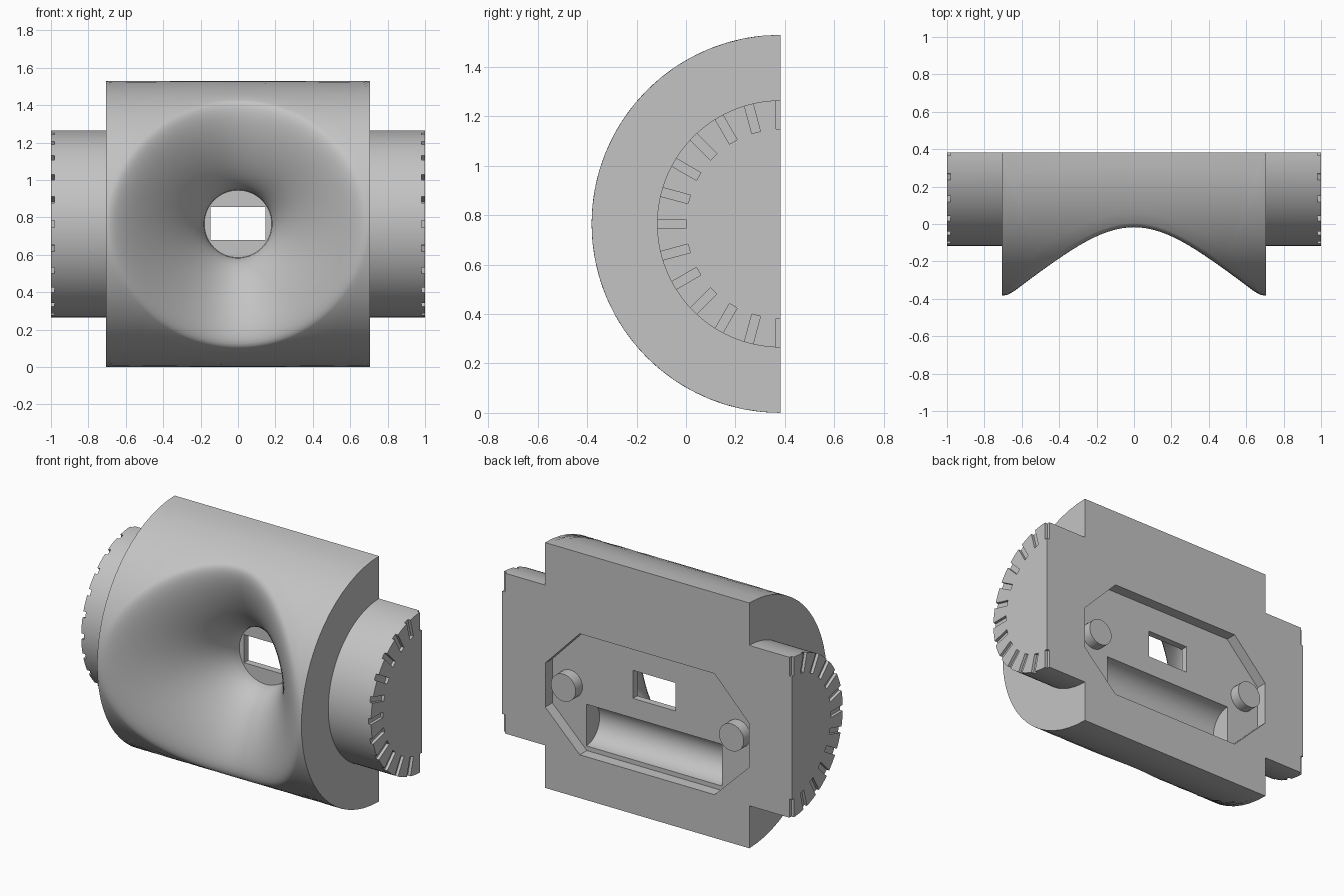
import bpy, bmesh, math
from mathutils import Vector

if "Cube" in bpy.data.objects:
    bpy.data.objects.remove(bpy.data.objects["Cube"])

R, CZ, BACK, HALF = 0.765, 0.765, 0.383, 0.705   # main half-cylinder
HOLE, FLOOR = 0.18, 0.27                        # hole radius, depth of its floor
SHAFT = 0.5

grey = bpy.data.materials.new("grey")
grey.diffuse_color = (0.55, 0.55, 0.55, 1)
grey.use_nodes = True
grey.node_tree.nodes["Principled BSDF"].inputs["Base Color"].default_value = grey.diffuse_color


def make(name, bm, mat=True):
    bmesh.ops.recalc_face_normals(bm, faces=bm.faces)
    me = bpy.data.meshes.new(name)
    bm.to_mesh(me)
    bm.free()
    ob = bpy.data.objects.new(name, me)
    bpy.context.collection.objects.link(ob)
    me.materials.append(grey)
    return ob


def prism(name, pts, axis, lo, hi):
    """Extrude a 2D outline: axis 'y' takes (x, z) points, axis 'x' takes (y, z)."""
    bm = bmesh.new()
    put = (lambda p, d: (p[0], d, p[1])) if axis == 'y' else (lambda p, d: (d, p[0], p[1]))
    a = [bm.verts.new(put(p, lo)) for p in pts]
    b = [bm.verts.new(put(p, hi)) for p in pts]
    bm.faces.new(a)
    bm.faces.new(b[::-1])
    for i in range(len(pts)):
        j = (i + 1) % len(pts)
        bm.faces.new((a[i], a[j], b[j], b[i]))
    return make(name, bm)


def circle(cx, cy, r, n):
    return [(cx + r * math.cos(2 * math.pi * i / n), cy + r * math.sin(2 * math.pi * i / n)) for i in range(n)]


def cut(ob, cutters):
    for c in cutters:
        m = ob.modifiers.new(c.name, 'BOOLEAN')
        m.operation, m.solver, m.object = 'DIFFERENCE', 'EXACT', c
    bpy.context.view_layer.update()
    me = bpy.data.meshes.new_from_object(ob.evaluated_get(bpy.context.evaluated_depsgraph_get()))
    ob.modifiers.clear()
    ob.data = me
    for c in cutters:
        bpy.data.objects.remove(c)


def smooth(ob, angle=30):
    bpy.ops.object.select_all(action='DESELECT')
    ob.select_set(True)
    bpy.context.view_layer.objects.active = ob
    bpy.ops.object.shade_smooth_by_angle(angle=math.radians(angle))


def skin(z):
    return BACK - math.sqrt(max(0, R * R - z * z))


# Body: flared hole blending into the half-cylinder, built as rings of points
SIDE, DISH, OUT = 32, 20, 6
border = []
for i in range(SIDE):
    t = -1 + 2 * i / SIDE
    border.append((1, t))
border += [(-t, 1) for t in [-1 + 2 * i / SIDE for i in range(SIDE)]]
border += [(-x, -y) for x, y in border]

bm = bmesh.new()
rays = []
for u, v in border:
    phi = math.atan2(v, u)
    c, s = math.cos(phi), math.sin(phi)
    rho = 1 / math.hypot(c / 0.695, s / 0.665)
    z = rho * s
    tan = Vector((1, z * s / math.sqrt(R * R - z * z))).normalized()
    p3 = Vector((rho, skin(z)))
    p = [Vector((HOLE, FLOOR)), Vector((HOLE, 0.1)), p3 - 0.1 * tan, p3]
    ray = []
    for k in range(DISH + 1):
        t = k / DISH
        q = (1-t)**3 * p[0] + 3*t*(1-t)**2 * p[1] + 3*t*t*(1-t) * p[2] + t**3 * p[3]
        ray.append(bm.verts.new((q.x * c, q.y, CZ + q.x * s)))
    th0, th1, x0 = math.asin(z / R), v * math.pi / 2, rho * c
    for k in range(1, OUT + 1):
        t = k / OUT
        th = th0 + (th1 - th0) * t
        ray.append(bm.verts.new((x0 + (u * HALF - x0) * t, BACK - R * math.cos(th), CZ + R * math.sin(th))))
    rays.append(ray)
n = len(rays)
for i in range(n):
    a, b = rays[i], rays[(i + 1) % n]
    for k in range(DISH + OUT):
        bm.faces.new((a[k], a[k + 1], b[k + 1], b[k]))
edge = [r[-1] for r in rays]
bm.faces.new([r[0] for r in rays])                          # hole floor
bm.faces.new(edge[:SIDE + 1])                               # right end
bm.faces.new(edge[2 * SIDE:3 * SIDE + 1])                   # left end
bm.faces.new(edge[SIDE:2 * SIDE + 1] + edge[3 * SIDE:] + [edge[0]])   # back
body = make("body", bm)

# Back pocket, window and half-round trough
P = BACK - 0.07
half = [(0.465, 0.27), (0.74, 0.54), (0.74, 0.74), (0.465, 1.025)]
pocket = prism("pocket_cutter", half + [(-x, z) for x, z in half[::-1]], 'y', P, 0.6)
window = prism("window_cutter", [(-0.147, 0.68), (0.147, 0.68), (0.147, 0.855), (-0.147, 0.855)], 'y', 0.2, 0.5)
trough = prism("trough_cutter", circle(P, 0.428, 0.13, 48), 'x', -0.468, 0.468)
cut(body, [pocket, window, trough])
smooth(body)

for side, label in ((1, "right"), (-1, "left")):
    # Locating pin standing in the pocket
    smooth(prism(label + "_pin", circle(side * 0.58, 0.657, 0.085, 32), 'y', P - 0.005, BACK - 0.002))
    # Half-round shaft end with radial notches
    arc = [(BACK - SHAFT * math.cos(a), CZ + SHAFT * math.sin(a))
           for a in [math.radians(-90 + 3 * i) for i in range(61)]]
    shaft = prism(label + "_shaft", arc, 'x', side * (HALF - 0.002), side * 1.0)
    notches = []
    for i in range(13):
        a = math.radians(-90 + 15 * i)
        d, w = Vector((-math.cos(a), math.sin(a))), Vector((math.sin(a), math.cos(a))) * 0.018
        o = Vector((BACK, CZ))
        pts = [o + d * 0.383 - w, o + d * 0.53 - w, o + d * 0.53 + w, o + d * 0.383 + w]
        notches.append(prism("notch_cutter", pts, 'x', side * 0.982, side * 1.05))
    cut(shaft, notches)
    smooth(shaft)
